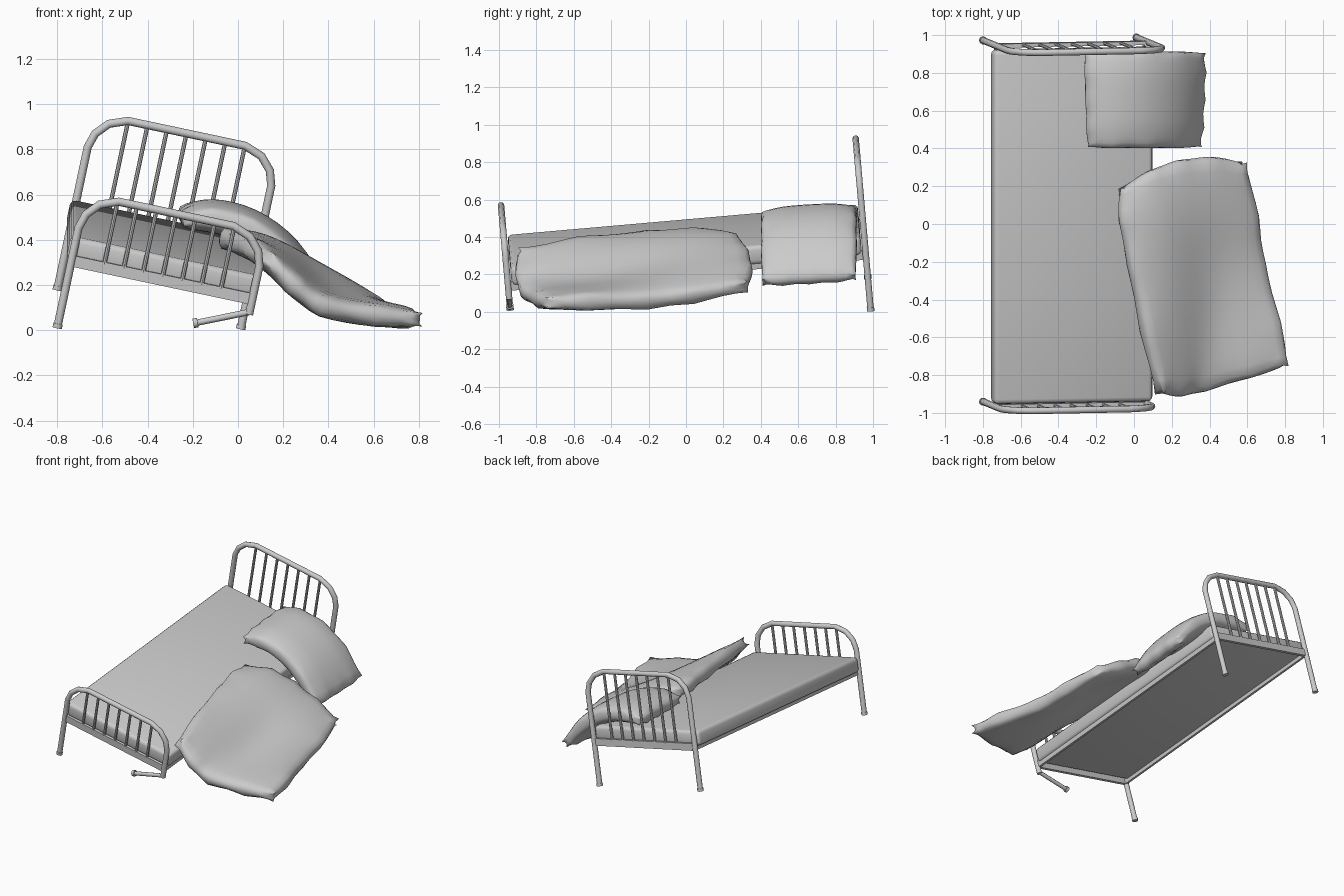
import bpy, bmesh, math
from mathutils import Vector, Matrix

old = bpy.data.objects.get("Cube")
if old:
    bpy.data.objects.remove(old)

grey = bpy.data.materials.new("plain grey")
grey.use_nodes = True
COLOUR = (0.6, 0.6, 0.6, 1)
grey.diffuse_color = COLOUR
grey.node_tree.nodes["Principled BSDF"].inputs["Base Color"].default_value = COLOUR

# The collapsed bed is built upright, then tilted about its front corner foot
TILT = (Matrix.Translation((-0.80, -0.94, 0.01))
        @ Matrix.Rotation(math.radians(5), 4, 'X')
        @ Matrix.Rotation(math.radians(12), 4, 'Y'))
WIDTH, LENGTH = 0.825, 1.92


def finish(name, bm, matrix=None, angle=40):
    bmesh.ops.recalc_face_normals(bm, faces=bm.faces)
    mesh = bpy.data.meshes.new(name)
    bm.to_mesh(mesh)
    bm.free()
    obj = bpy.data.objects.new(name, mesh)
    bpy.context.scene.collection.objects.link(obj)
    mesh.materials.append(grey)
    if matrix:
        obj.matrix_world = matrix
    bpy.ops.object.select_all(action='DESELECT')
    obj.select_set(True)
    bpy.context.view_layer.objects.active = obj
    bpy.ops.object.shade_smooth_by_angle(angle=math.radians(angle))
    return obj


def tube(bm, points, radius, sides=10):
    """Sweep a ring along a path that lies in a plane of constant y."""
    pts = [Vector(p) for p in points]
    side = Vector((0, 1, 0))
    rings = []
    for i, p in enumerate(pts):
        a = (p - pts[i - 1]).normalized() if i else None
        b = (pts[i + 1] - p).normalized() if i < len(pts) - 1 else None
        along = ((a or b) + (b or a)).normalized()
        widen = 1 / max(0.5, along.dot(a or b))
        out = along.cross(side).normalized()
        ring = []
        for k in range(sides):
            t = math.tau * k / sides
            ring.append(bm.verts.new(p + radius * (math.cos(t) * widen * out
                                                   + math.sin(t) * side)))
        rings.append(ring)
    for r, s in zip(rings, rings[1:]):
        for k in range(sides):
            n = (k + 1) % sides
            bm.faces.new((r[k], r[n], s[n], s[k]))
    bm.faces.new(rings[0])
    bm.faces.new(rings[-1])


def box(bm, low, high):
    low, high = Vector(low), Vector(high)
    made = bmesh.ops.create_cube(bm, size=1)
    bmesh.ops.scale(bm, vec=high - low, verts=made["verts"])
    bmesh.ops.translate(bm, vec=(low + high) / 2, verts=made["verts"])


# Bed ends: bent tube arch, seven spindles and a foot cap on every leg
def bed_end(name, y, top, width, broken=False):
    bm = bmesh.new()
    corner = [(0, 0.15), (0.02, 0.085), (0.07, 0.03), (0.15, 0)]
    left = [(x, y, top - d) for x, d in corner]
    right = [(width - x, y, z) for x, _, z in reversed(left)]
    if broken:
        foot, knee = Vector((0.585, y, 0.145)), Vector((0.815, y, 0.245))
        tube(bm, [knee, foot], 0.014)
        end = [(width, y, 0.235)]
    else:
        foot, knee = Vector((width, y, 0)), Vector((width, y, 0.3))
        end = [foot]
    tube(bm, [(0, y, 0)] + left + right + end, 0.018)
    for base, up in ((Vector((0, y, 0)), Vector((0, 0, 1))),
                     (foot, (knee - foot).normalized())):
        tube(bm, [base, base + up * 0.02], 0.021)
    for i in range(7):
        x = width / 2 + (i - 3) * 0.088
        tube(bm, [(x, y, 0.32), (x, y, top)], 0.0095, 8)
    finish(name, bm, TILT)


bed_end("headboard", LENGTH, 0.80, 0.83)
bed_end("footboard", 0, 0.605, 0.818, broken=True)

# Frame rails around the mattress base
bm = bmesh.new()
for x in (0, WIDTH - 0.02):
    box(bm, (x, 0, 0.28), (x + 0.02, LENGTH, 0.33))
for y in (-0.008, LENGTH - 0.012):
    box(bm, (0, y, 0.28), (WIDTH, y + 0.02, 0.33))
finish("frame_rails", bm, TILT)

# Mattress with softened edges
bm = bmesh.new()
box(bm, (-0.025, 0.02, 0.305), (WIDTH + 0.01, LENGTH - 0.02, 0.41))
bmesh.ops.bevel(bm, geom=bm.edges[:], offset=0.025, segments=3,
                profile=0.5, affect='EDGES')
finish("mattress", bm, TILT)


# Soft pads: a grid of middle points thickened along its normals,
# with thinner, lightly creased corners
def pad(name, rows, middle, edge):
    rows = [[Vector(p) for p in row] for row in rows]
    m, n = len(rows), len(rows[0])
    bm = bmesh.new()
    crease = bm.verts.layers.float.new("crease_vert")
    layers = ([], [])
    for j in range(m):
        for i in range(n):
            du = rows[j][min(i + 1, n - 1)] - rows[j][max(i - 1, 0)]
            dv = rows[min(j + 1, m - 1)][i] - rows[max(j - 1, 0)][i]
            normal = du.cross(dv).normalized()
            rims = (i in (0, n - 1)) + (j in (0, m - 1))
            half = (middle, edge, edge * 0.6)[rims]
            for layer, sign in zip(layers, (1, -1)):
                v = bm.verts.new(rows[j][i] + normal * sign * half)
                v[crease] = (0.1, 0.4, 0.55)[rims]
                layer.append(v)
    for layer in layers:
        for j in range(m - 1):
            for i in range(n - 1):
                a = j * n + i
                bm.faces.new([layer[k] for k in (a, a + 1, a + n + 1, a + n)])
    loop = (list(range(n)) + [j * n + n - 1 for j in range(1, m)]
            + [(m - 1) * n + i for i in range(n - 2, -1, -1)]
            + [j * n for j in range(m - 2, 0, -1)])
    top, bottom = layers
    for a, b in zip(loop, loop[1:] + loop[:1]):
        bm.faces.new((top[a], top[b], bottom[b], bottom[a]))
    obj = finish(name, bm, angle=180)
    soft = obj.modifiers.new("soften", 'SUBSURF')
    soft.levels = soft.render_levels = 2


# Pillow sliding off the side at the head end
drape = [(-0.26, 0.50), (-0.13, 0.515), (0.05, 0.475), (0.22, 0.35), (0.36, 0.155)]
pad("pillow", [[(x * (1 + 0.12 * (y - 0.66)), y, z + 0.06 * (y - 0.66)) for x, z in drape]
               for y in (0.40, 0.51, 0.66, 0.81, 0.915)], 0.075, 0.045)

# Crumpled quilt hanging from the mattress to the floor
pad("quilt", [
    [(.13, -.925, .33), (.25, -.92, .19), (.36, -.90, .10), (.62, -.815, .06), (.835, -.765, .045)],
    [(.04, -.58, .38), (.21, -.56, .27), (.38, -.55, .095), (.59, -.55, .08), (.785, -.53, .05)],
    [(-.04, -.2, .40), (.17, -.18, .34), (.35, -.22, .17), (.50, -.2, .12), (.685, -.2, .045)],
    [(-.09, .03, .41), (.11, .07, .39), (.30, .07, .28), (.47, .07, .18), (.66, .03, .07)],
    [(-.09, .19, .41), (.08, .29, .38), (.22, .345, .31), (.39, .365, .22), (.595, .35, .13)],
], 0.06, 0.055)
